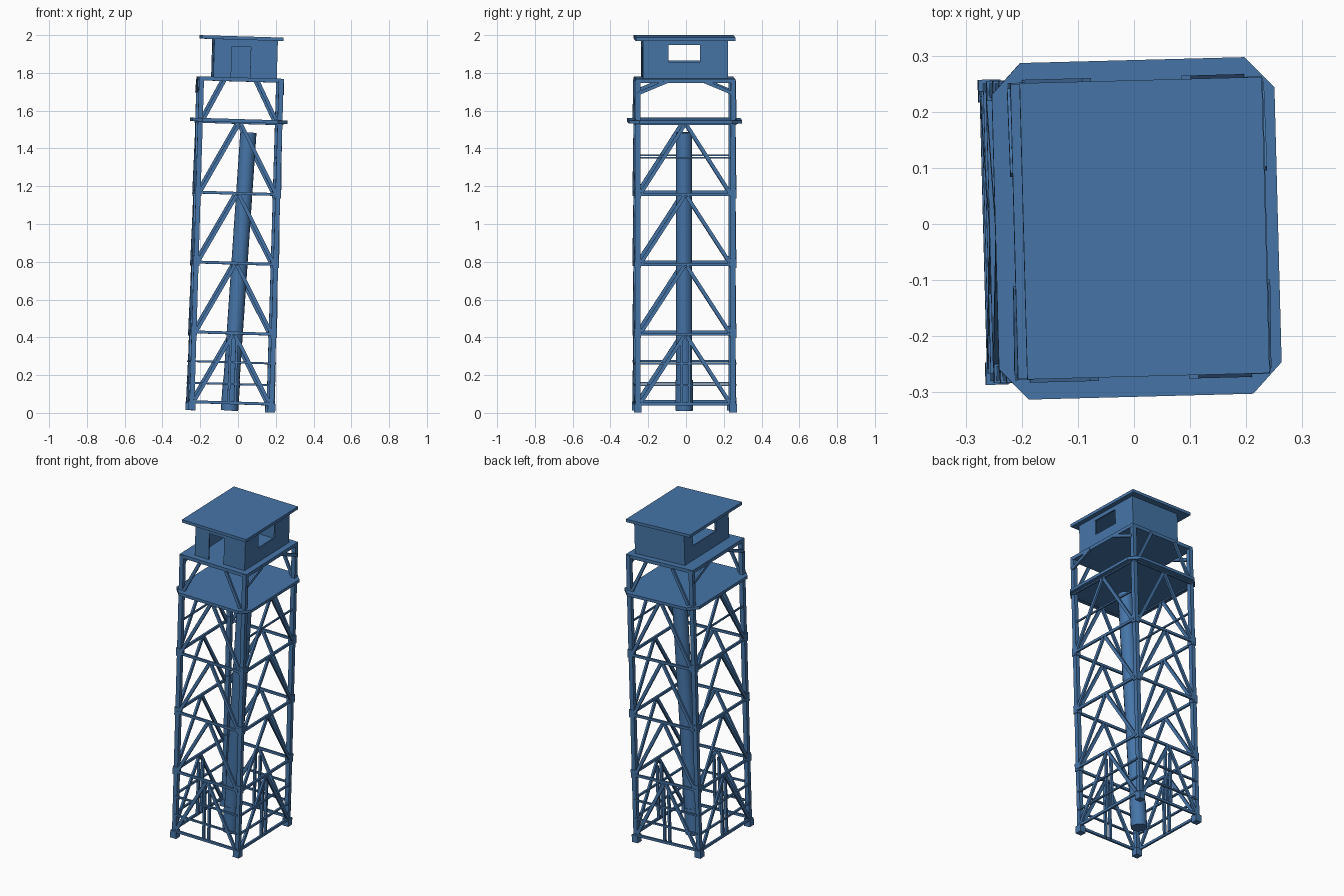
import bpy, bmesh, math
from mathutils import Matrix, Vector

cube = bpy.data.objects.get("Cube")
if cube:
    bpy.data.objects.remove(cube, do_unlink=True)

blue = bpy.data.materials.new("steel blue")
blue.use_nodes = True
COLOR = (0.061, 0.178, 0.392, 1)
blue.diffuse_color = COLOR
blue.node_tree.nodes["Principled BSDF"].inputs["Base Color"].default_value = COLOR

# The whole tower leans and is turned slightly
LEAN = (Matrix.Translation((-0.041, -0.009, 0.008))
        @ Matrix.Rotation(math.radians(1.5), 4, 'Z')
        @ Matrix.Rotation(math.radians(1.7), 4, 'Y'))
HX, HY = 0.211, 0.252                      # leg centre lines
LEVELS = [0.045, 0.415, 0.785, 1.155, 1.53]
DECK = 1.765


def finish(name, bm, matrix=LEAN):
    bmesh.ops.recalc_face_normals(bm, faces=bm.faces)
    mesh = bpy.data.meshes.new(name)
    bm.transform(matrix)
    bm.to_mesh(mesh)
    bm.free()
    mesh.materials.append(blue)
    obj = bpy.data.objects.new(name, mesh)
    bpy.context.collection.objects.link(obj)
    return obj


def box(bm, lo, hi):
    lo, hi = Vector(lo), Vector(hi)
    size = hi - lo
    bmesh.ops.create_cube(bm, size=1, matrix=Matrix.Translation((lo + hi) / 2)
                          @ Matrix.Diagonal((*size, 1)))


def beam(bm, a, b, width, depth, outward):
    """Rectangular bar from a to b; depth runs along the outward direction."""
    a, b = Vector(a), Vector(b)
    along = (b - a).normalized()
    out = Vector(outward)
    out = (out - along * out.dot(along)).normalized()
    side = along.cross(out)
    rot = Matrix((side, out, along)).transposed().to_4x4()
    bmesh.ops.create_cube(bm, size=1, matrix=Matrix.Translation((a + b) / 2) @ rot
                          @ Matrix.Diagonal((width, depth, (b - a).length, 1)))


def side_point(side, u, z, offset=0.012):
    """Point on one of the four tower sides; u is -1..1 between its legs."""
    axis, sign = side
    if axis == 'y':
        return Vector((u * HX, sign * (HY + offset), z))
    return Vector((sign * (HX + offset), u * HY, z))


SIDES = [('y', -1), ('y', 1), ('x', -1), ('x', 1)]
CORNERS = [(sx, sy) for sx in (-1, 1) for sy in (-1, 1)]

# Legs, feet and splice plates
legs, feet, plates = bmesh.new(), bmesh.new(), bmesh.new()
for sx, sy in CORNERS:
    x, y = sx * HX, sy * HY
    box(legs, (x - .013, y - .013, .03), (x + .013, y + .013, DECK))
    box(feet, (x - .02, y - .02, 0), (x + .02, y + .02, .045))
    for z in LEVELS[1:4]:
        box(plates, (x - .017, y - .017, z - .02), (x + .017, y + .017, z + .03))
finish("corner_legs", legs)
finish("feet", feet)
finish("splice_plates", plates)

# Girts, diagonal braces, lower posts and knee braces on every side
girts, braces, posts, knees = (bmesh.new() for _ in range(4))
for side in SIDES:
    axis, sign = side
    out = (0, sign, 0) if axis == 'y' else (sign, 0, 0)

    def bar(bm, u0, z0, u1, z1, w, d=0.012, off=0.012):
        beam(bm, side_point(side, u0, z0, off), side_point(side, u1, z1, off), w, d, out)

    for z in LEVELS:
        bar(girts, -1, z, 1, z, .015)
    for z in (.145, .26):
        bar(girts, -1, z, 1, z, .01)
    for u in (-1, 1):
        for z0, z1 in zip(LEVELS, LEVELS[1:]):
            bar(braces, u * .93, z0 + .01, u * .03, z1 - .01, .019)
        bar(posts, u * .08, LEVELS[0], u * .08, LEVELS[1] - .04, .013, .016, .004)
        if axis == 'y':
            bar(knees, u * .9, 1.55, u * .42, DECK - .015, .018)
        else:
            bar(knees, u, 1.69, u * .4, DECK - .012, .018)
# Light rail high on the two x sides
for s in (-1, 1):
    beam(girts, (s * HX, -HY, 1.35), (s * HX, HY, 1.35), .009, .009, (s, 0, 0))
finish("girts", girts)
finish("diagonal_braces", braces)
finish("lower_posts", posts)
finish("knee_braces", knees)

# Lower deck with clipped corners
bm = bmesh.new()
loop = [(.2, -.30), (.252, -.245), (.252, .245), (.2, .30)]
loop += [(-x, -y) for x, y in loop]
face = bm.faces.new([bm.verts.new((x, y, 1.53)) for x, y in loop])
top = bmesh.ops.extrude_face_region(bm, geom=[face])["geom"]
bmesh.ops.translate(bm, vec=(0, 0, .018),
                    verts=[v for v in top if isinstance(v, bmesh.types.BMVert)])
finish("lower_deck", bm)

# Upper deck and roof
bm = bmesh.new()
box(bm, (-.225, -.262, DECK - .018), (.225, .262, DECK + .003))
finish("upper_deck", bm)
bm = bmesh.new()
box(bm, (-.215, -.264, 1.968), (.217, .264, 1.986))
finish("roof", bm)

# Cabin walls, with a doorway in front and a window in each side
CX0, CX1, CY, T, TOP = -.148, .188, .226, .008, 1.97
bm = bmesh.new()
box(bm, (CX0, CY - T, DECK), (CX1, CY, TOP))
DOOR0, DOOR1, HEAD = -.054, .046, 1.93
box(bm, (CX0, -CY, DECK), (DOOR0, -CY + T, TOP))
box(bm, (DOOR1, -CY, DECK), (CX1, -CY + T, TOP))
box(bm, (DOOR0, -CY, HEAD), (DOOR1, -CY + T, TOP))
SILL, LINTEL = 1.855, 1.945
for x0, w0, w1 in ((CX0, -.095, .14), (CX1 - T, -.09, .078)):
    x1 = x0 + T
    box(bm, (x0, -CY + T, DECK), (x1, w0, TOP))
    box(bm, (x0, w1, DECK), (x1, CY - T, TOP))
    box(bm, (x0, w0, DECK), (x1, w1, SILL))
    box(bm, (x0, w0, LINTEL), (x1, w1, TOP))
finish("cabin_walls", bm)

# Central riser pipe, leaning more than the frame, with a base collar
foot, head = Vector((-.045, -.01, .012)), Vector((.055, -.01, 1.485))


def pipe(name, a, b, radius):
    axis = b - a
    bm = bmesh.new()
    bmesh.ops.create_cone(bm, cap_ends=True, segments=16, radius1=radius,
                          radius2=radius, depth=axis.length)
    matrix = Matrix.Translation((a + b) / 2) @ axis.to_track_quat('Z', 'Y').to_matrix().to_4x4()
    obj = finish(name, bm, matrix)
    bpy.ops.object.select_all(action='DESELECT')
    obj.select_set(True)
    bpy.context.view_layer.objects.active = obj
    bpy.ops.object.shade_smooth_by_angle(angle=math.radians(40))


pipe("riser_pipe", foot, head, .043)
pipe("riser_collar", foot, foot.lerp(head, .11), .046)
